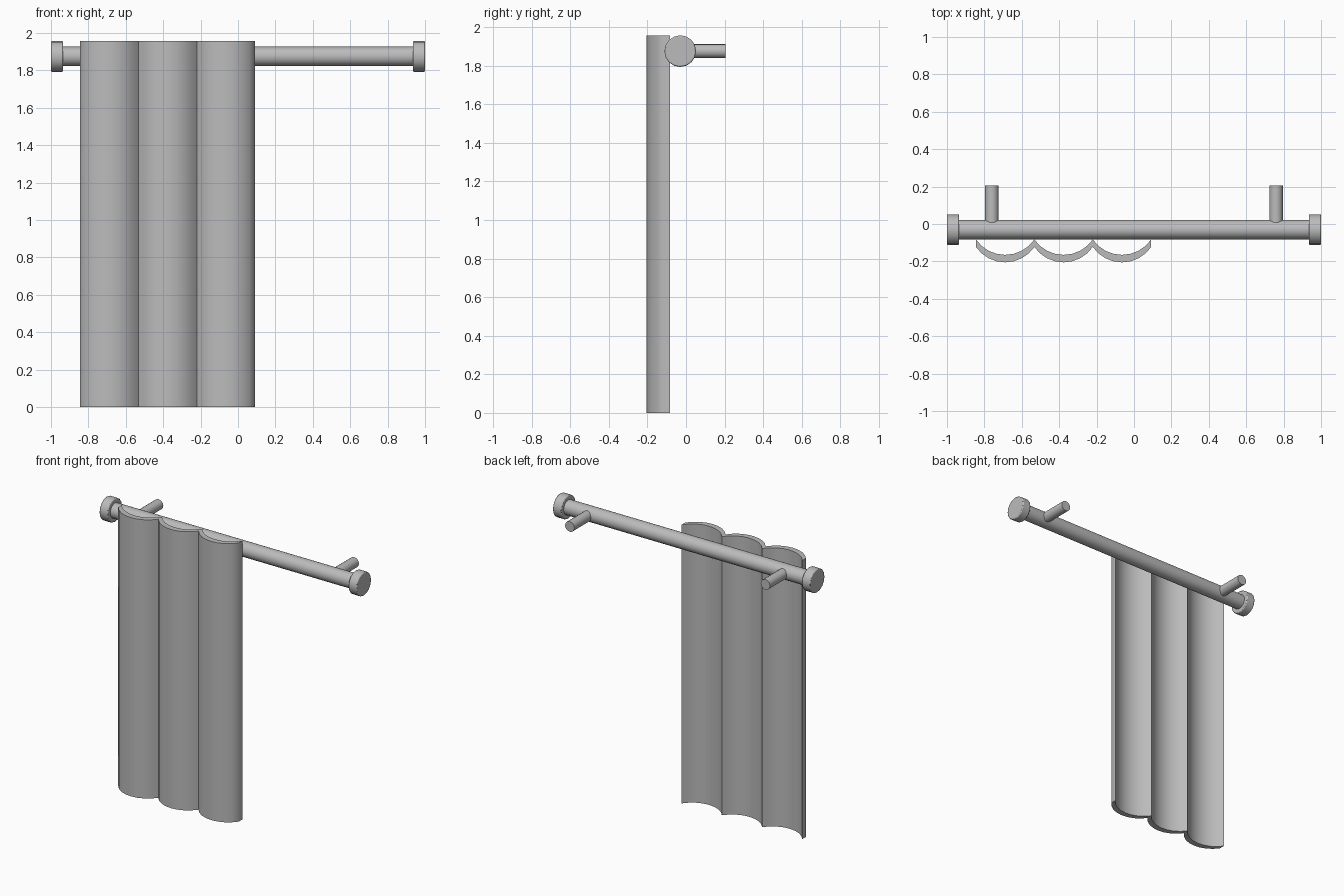
import bpy, bmesh, math
from mathutils import Vector

cube = bpy.data.objects.get("Cube")
if cube:
    bpy.data.objects.remove(cube, do_unlink=True)

grey = bpy.data.materials.new("plain_grey")
grey.use_nodes = True
grey.diffuse_color = (0.5, 0.5, 0.5, 1)
grey.node_tree.nodes["Principled BSDF"].inputs["Base Color"].default_value = (0.5, 0.5, 0.5, 1)


def finish(obj, name, angle=40):
    obj.name = name
    obj.data.materials.append(grey)
    bpy.ops.object.select_all(action='DESELECT')
    obj.select_set(True)
    bpy.context.view_layer.objects.active = obj
    bpy.ops.object.shade_smooth_by_angle(angle=math.radians(angle))
    return obj


def bar(name, start, end, radius, sides, bevel=0):
    """Closed cylinder between two points."""
    a, b = Vector(start), Vector(end)
    bpy.ops.mesh.primitive_cylinder_add(
        vertices=sides, radius=radius, depth=(b - a).length, location=(a + b) / 2,
        rotation=(b - a).to_track_quat('Z', 'Y').to_euler())
    obj = bpy.context.object
    if bevel:
        mod = obj.modifiers.new("rounded_rim", 'BEVEL')
        mod.width = bevel
        mod.segments = 2
        mod.limit_method = 'ANGLE'
        mod.angle_limit = math.radians(50)
    return finish(obj, name)


# Rod with end caps and wall brackets
ROD_Y, ROD_Z = -0.03, 1.875
bar("curtain_rod", (-0.97, ROD_Y, ROD_Z), (0.97, ROD_Y, ROD_Z), 0.052, 24)
for side, s in (("left", 1), ("right", -1)):
    bar(side + "_end_cap", (s * 0.935, ROD_Y, ROD_Z), (s, ROD_Y, ROD_Z), 0.082, 16, 0.006)
    bar(side + "_wall_bracket", (s * 0.76, ROD_Y, ROD_Z), (s * 0.76, 0.205, ROD_Z), 0.036, 16)

# Curtain: three scalloped folds extruded upward
X0, X1, FOLDS, STEPS = -0.845, 0.092, 3, 8
DEPTH, BACK, THICK, HEIGHT = 0.082, -0.083, 0.04, 1.957
half = (X1 - X0) / FOLDS / 2
arc_r = (half ** 2 + DEPTH ** 2) / (2 * DEPTH)
spread = math.asin(half / arc_r)

back = []
for f in range(FOLDS):
    centre = X0 + half * (2 * f + 1)
    for i in range(STEPS + (f == FOLDS - 1)):
        t = spread * (2 * i / STEPS - 1)
        back.append((centre + arc_r * math.sin(t), BACK - DEPTH + arc_r * (1 - math.cos(t))))
front = [(x, y - THICK) for x, y in back]

bm = bmesh.new()
rows = [[[bm.verts.new((x, y, z)) for x, y in line] for z in (0, HEIGHT)] for line in (front, back)]
(fb, ft), (bb, bt) = rows
for i in range(len(back) - 1):
    j = i + 1
    for quad in ((fb[i], fb[j], ft[j], ft[i]), (bb[j], bb[i], bt[i], bt[j]),
                 (ft[i], ft[j], bt[j], bt[i]), (fb[j], fb[i], bb[i], bb[j])):
        bm.faces.new(quad)
for k in (0, -1):
    bm.faces.new((fb[k], ft[k], bt[k], bb[k]))
bmesh.ops.recalc_face_normals(bm, faces=bm.faces)
mesh = bpy.data.meshes.new("curtain")
bm.to_mesh(mesh)
bm.free()
curtain = bpy.data.objects.new("curtain", mesh)
bpy.context.collection.objects.link(curtain)
finish(curtain, "curtain", 60)
